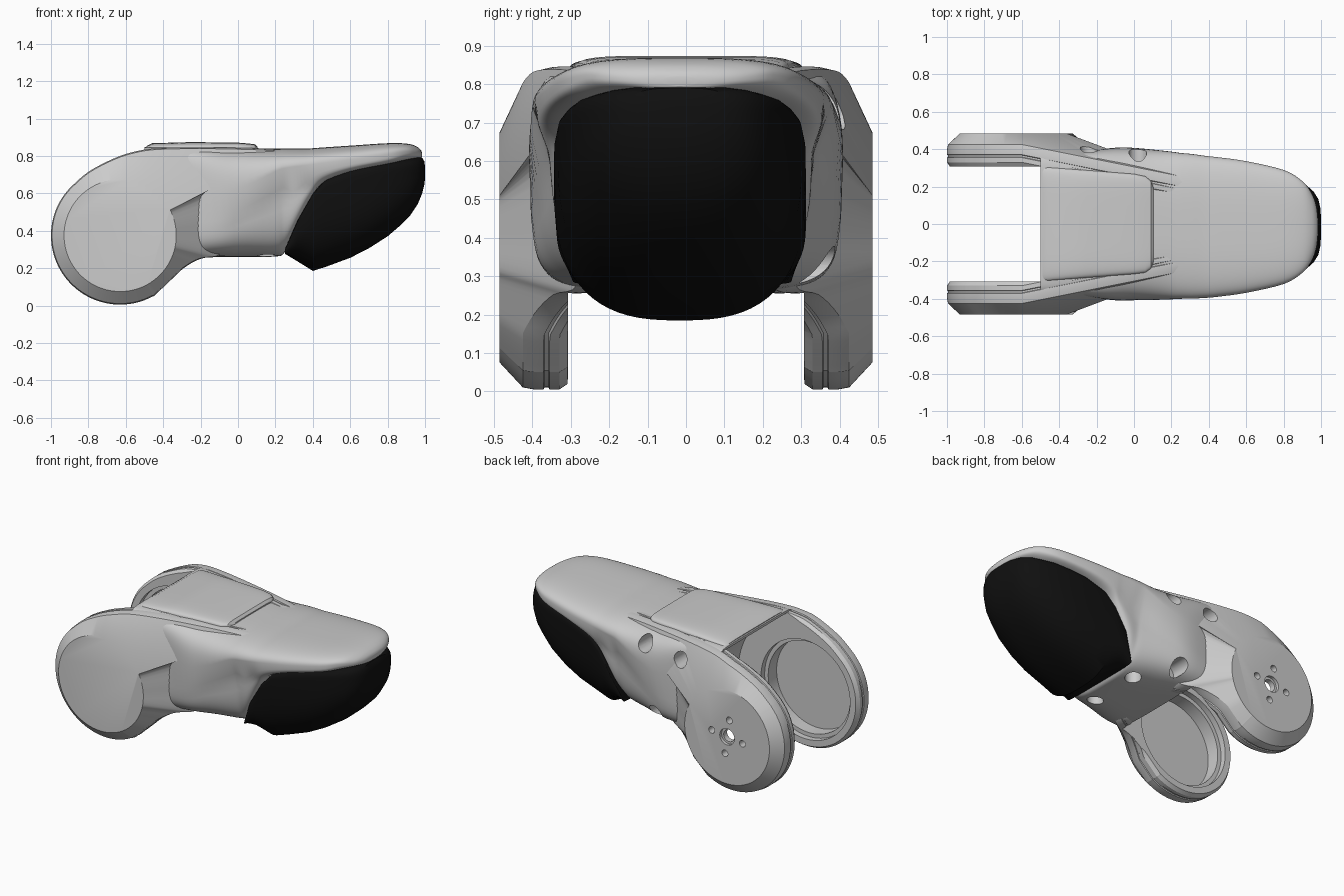
import bpy, bmesh, math
from mathutils import Vector, Matrix

if "Cube" in bpy.data.objects:
    bpy.data.objects.remove(bpy.data.objects["Cube"])

HX, HZ = -0.63, 0.375   # hinge axis


def make(name, rings):
    """Closed solid skinned over matching rings of points."""
    bm = bmesh.new()
    vs = [[bm.verts.new(p) for p in r] for r in rings]
    n = len(vs[0])
    for a, b in zip(vs, vs[1:]):
        for i in range(n):
            j = (i + 1) % n
            bm.faces.new((a[i], a[j], b[j], b[i]))
    bm.faces.new(vs[0])
    bm.faces.new(vs[-1])
    bmesh.ops.recalc_face_normals(bm, faces=bm.faces)
    me = bpy.data.meshes.new(name)
    bm.to_mesh(me)
    bm.free()
    ob = bpy.data.objects.new(name, me)
    bpy.context.collection.objects.link(ob)
    return ob


def refine(st, k):
    """Catmull-Rom interpolation of station rows."""
    out = []
    for i in range(len(st) - 1):
        p = [Vector(st[min(max(j, 0), len(st) - 1)]) for j in (i - 1, i, i + 1, i + 2)]
        for s in range(k):
            t = s / k
            out.append(0.5 * (2 * p[1] + (p[2] - p[0]) * t
                              + (2 * p[0] - 5 * p[1] + 4 * p[2] - p[3]) * t * t
                              + (3 * p[1] - p[0] - 3 * p[2] + p[3]) * t ** 3))
    return out + [Vector(st[-1])]


def section(row, n=72):
    """Superellipse: x, half width, top, bottom, widest z, pinch, top power, bottom power."""
    x, w, zt, zb, zc, pinch, nt, nb = row
    pts = []
    for i in range(n):
        a = math.tau * (i + 0.5) / n
        c, s = math.cos(a), math.sin(a)
        e = 2 / (nt if s > 0 else nb)
        y = math.copysign(w * abs(c) ** e, c)
        z = zc + ((zt - zc) if s > 0 else (zb - zc)) * abs(s) ** e
        if s < 0:
            t = min(1, (zc - z) / 0.13)
            y *= 1 - pinch * t * t * (3 - 2 * t)
        pts.append((x, y - 0.016 * min(1, max(0, x / 0.4)), z))   # nose sits slightly off centre
    return pts


def cutter(centre, r, depth, axis):
    bm = bmesh.new()
    rot = Matrix.Rotation(math.pi / 2, 4, 'X') if axis == 'Y' else Matrix()
    bmesh.ops.create_cone(bm, cap_ends=True, segments=96 if r > 0.1 else 32, radius1=r, radius2=r,
                          depth=depth, matrix=Matrix.Translation(centre) @ rot)
    me = bpy.data.meshes.new("cutter")
    bm.to_mesh(me)
    bm.free()
    ob = bpy.data.objects.new("cutter", me)
    bpy.context.collection.objects.link(ob)
    ob.hide_render = True
    return ob


def cut(ob, cutters):
    bpy.context.view_layer.objects.active = ob
    for c in cutters:
        m = ob.modifiers.new("cut", 'BOOLEAN')
        m.operation, m.solver, m.object = 'DIFFERENCE', 'EXACT', c
        bpy.ops.object.modifier_apply(modifier=m.name)


# Main shell with hooded brow
body = make("head_shell", [section(r) for r in refine([
    (-0.50, 0.38, 0.848, 0.25, 0.55, 0, 12, 5),
    (-0.30, 0.385, 0.848, 0.25, 0.52, 0, 9, 5),
    (-0.10, 0.408, 0.845, 0.26, 0.52, 0.02, 5, 4.5),
    (0.05, 0.405, 0.842, 0.26, 0.60, 0.06, 3.7, 4),
    (0.20, 0.395, 0.84, 0.262, 0.70, 0.12, 3, 4),
    (0.25, 0.39, 0.84, 0.285, 0.72, 0.13, 3, 4),
    (0.31, 0.387, 0.84, 0.41, 0.73, 0.12, 3, 6),
    (0.38, 0.38, 0.84, 0.55, 0.74, 0.09, 3, 6),
    (0.45, 0.373, 0.845, 0.65, 0.75, 0.05, 3, 6),
    (0.60, 0.352, 0.855, 0.71, 0.77, 0.03, 3, 5),
    (0.80, 0.305, 0.868, 0.75, 0.80, 0, 3, 4),
    (0.90, 0.245, 0.866, 0.772, 0.82, 0, 2.8, 3),
    (0.95, 0.18, 0.853, 0.782, 0.815, 0, 2.5, 2.5),
    (0.975, 0.11, 0.835, 0.787, 0.81, 0, 2.3, 2.3),
    (0.983, 0.04, 0.82, 0.795, 0.807, 0, 2, 2)], 4)])

# Dark visor
visor = make("visor", [section(r) for r in [
    (0.25, 0.285, 0.30, 0.277, 0.29, 0, 8, 4),
    (0.32, 0.325, 0.46, 0.235, 0.44, 0, 8, 2.7),
    (0.40, 0.328, 0.60, 0.185, 0.55, 0, 8, 2.7),
    (0.47, 0.327, 0.68, 0.207, 0.60, 0, 7, 2.7),
    (0.60, 0.318, 0.735, 0.255, 0.62, 0, 7, 2.7),
    (0.70, 0.303, 0.76, 0.306, 0.64, 0, 6, 2.7),
    (0.80, 0.28, 0.775, 0.37, 0.66, 0, 6, 2.6),
    (0.87, 0.252, 0.785, 0.43, 0.68, 0, 5, 2.5),
    (0.92, 0.225, 0.79, 0.48, 0.69, 0, 5, 2.5),
    (0.96, 0.19, 0.795, 0.54, 0.70, 0, 4, 2.4),
    (0.985, 0.15, 0.79, 0.60, 0.71, 0, 3, 2.2),
    (0.997, 0.10, 0.77, 0.65, 0.71, 0, 2.5, 2),
    (1.0, 0.04, 0.74, 0.68, 0.71, 0, 2, 2)]])
dark = bpy.data.materials.new("visor_black")
dark.diffuse_color = (0.005, 0.005, 0.005, 1)
dark.use_nodes = True
dark.node_tree.nodes["Principled BSDF"].inputs["Base Color"].default_value = dark.diffuse_color
visor.data.materials.append(dark)

# Raised plate on top of the head
plate = make("top_plate", [section(r) for r in [
    (-0.49, 0.305, 0.853, 0.79, 0.82, 0, 5, 8),
    (-0.46, 0.305, 0.868, 0.79, 0.82, 0, 5, 8),
    (-0.25, 0.288, 0.874, 0.79, 0.82, 0, 5, 8),
    (0.00, 0.268, 0.871, 0.79, 0.82, 0, 6, 8),
    (0.06, 0.258, 0.866, 0.79, 0.82, 0, 6, 8),
    (0.09, 0.235, 0.862, 0.79, 0.82, 0, 6, 8),
    (0.105, 0.200, 0.848, 0.79, 0.82, 0, 6, 8)]])

# Hinge ears: side outline runs along the rim and fades into the head as a ridge
arc = [(HX + 0.37 * math.cos(math.radians(d)), HZ + 0.37 * math.sin(math.radians(d)))
       for d in range(137, 300, 9)]
OUTLINE = refine(arc + [(-.445, .055), (-.365, .13), (-.29, .2), (-.2, .25), (-.08, .28), (-.03, .45),
                        (0, .65), (.12, .76), (.25, .822), (.24, .832), (.05, .842), (-.2, .846),
                        (-.42, .842), (-.54, .826), (-.66, .788), (-.8, .715), arc[0]], 4)[:-1]


def ear_ring(side, y, scale, round_r=None):
    pts = []
    for px, pz in OUTLINE:
        x, z = HX + (px - HX) * scale, HZ + (pz - HZ) * scale
        up = min(1, max(0, (z - 0.4) / 0.4))
        yy = y - 0.2 * max(0, x + 0.6) * up - 0.55 * max(0, min(x, 0) + 0.35) * (1 - up)
        if round_r:
            a = math.atan2(pz - HZ, px - HX)
            x, yy, z = HX + round_r * math.cos(a), y, HZ + round_r * math.sin(a)
        pts.append((x, side * yy, z))
    return pts


ears = []
for side, name in ((-1, "front_hinge_ear"), (1, "back_hinge_ear")):
    ears.append(make(name, [ear_ring(side, y, s) for y, s in (
        (.308, .96), (.33, 1), (.355, 1), (.358, .985), (.368, .985), (.371, 1), (.395, 1), (.425, .985))]
        + [ear_ring(side, .485, 1, .30)]))

# Hinge clearance, ear recesses, screw holes
hinge = cutter((HX, 0, HZ), 0.475, 0.615, 'Y')
recess = {s: [cutter((HX, s * 0.32, HZ), 0.315, 0.05, 'Y'),
              cutter((HX, s * 0.345, HZ), 0.29, 0.17, 'Y')] for s in (-1, 1)}
side_holes = [cutter((x, 0.40, z), 0.048, 0.30, 'Y')
              for x, z in ((0.02, 0.755), (-0.24, 0.73), (-0.04, 0.33))]
under_holes = [cutter((0.15, s * 0.17, 0.26), 0.048, 0.16, 'Z') for s in (-1, 1)]
hub = [cutter((HX, 0.50, HZ), 0.052, 0.07, 'Y'), cutter((HX, 0.46, HZ), 0.038, 0.12, 'Y')]
for k in range(4):
    a = math.radians(8 + 90 * k)
    hub.append(cutter((HX + 0.11 * math.cos(a), 0.46, HZ + 0.11 * math.sin(a)), 0.021, 0.12, 'Y'))

cut(body, [hinge] + recess[-1] + recess[1] + side_holes + under_holes)
cut(plate, [hinge])
cut(ears[0], [hinge] + recess[-1])
cut(ears[1], [hinge] + recess[1] + side_holes + hub)

for c in [hinge] + recess[-1] + recess[1] + side_holes + under_holes + hub:
    bpy.data.objects.remove(c)

# Smooth shading with crisp edges
for ob in [body, visor, plate] + ears:
    bpy.ops.object.select_all(action='DESELECT')
    ob.select_set(True)
    bpy.context.view_layer.objects.active = ob
    bpy.ops.object.shade_smooth_by_angle(angle=math.radians(32))
